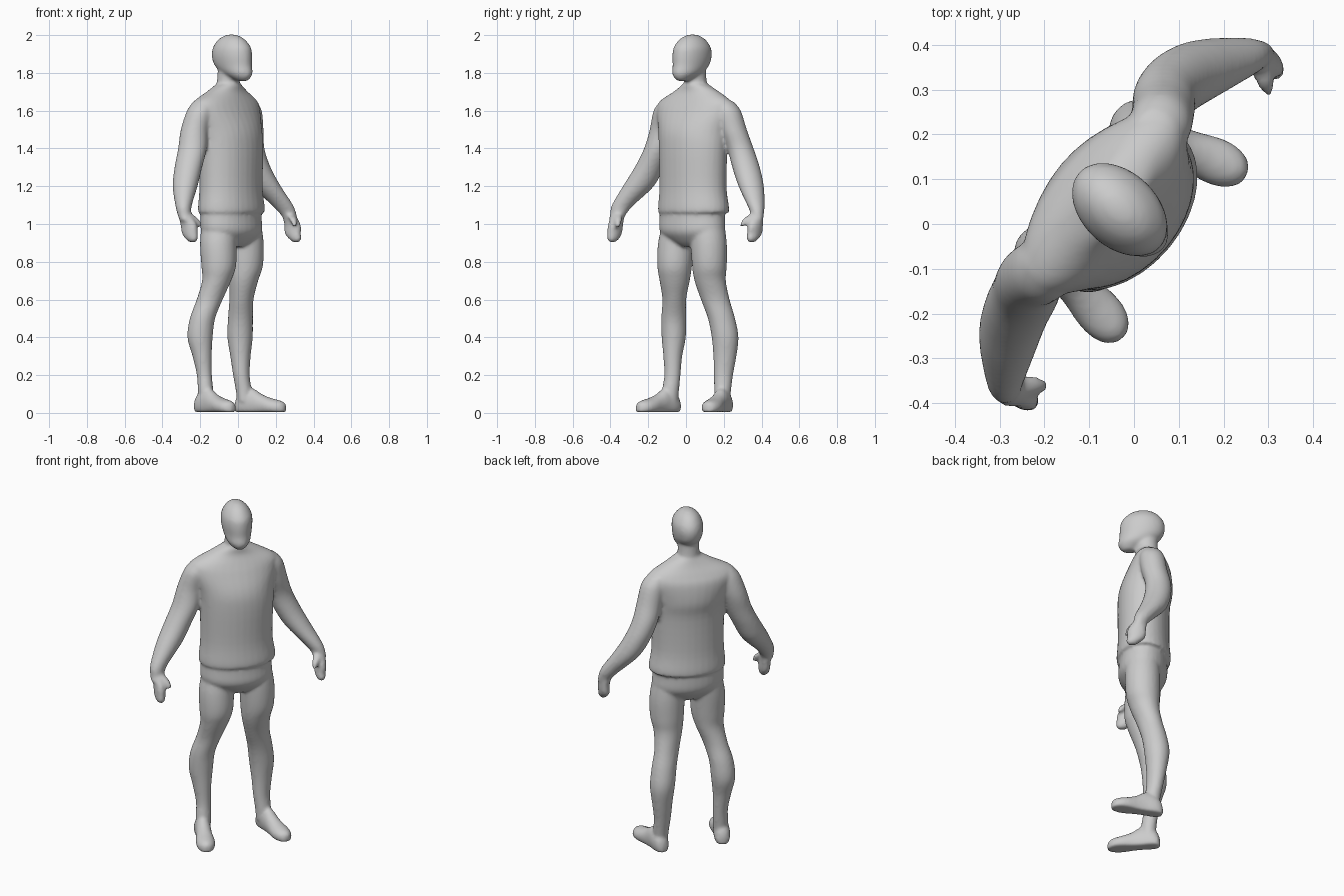
import bpy, bmesh, math
from mathutils import Vector

YAW = math.radians(50)   # the figure stands turned on the spot
bm = bmesh.new()


def spline(rows, steps=4):
    """Catmull-Rom interpolation of section rows."""
    rows = [Vector(r) for r in rows]
    out = []
    for i in range(len(rows) - 1):
        p0, p1 = rows[max(i - 1, 0)], rows[i]
        p2, p3 = rows[i + 1], rows[min(i + 2, len(rows) - 1)]
        for k in range(steps):
            t = k / steps
            out.append(0.5 * (2 * p1 + (p2 - p0) * t + (2 * p0 - 5 * p1 + 4 * p2 - p3) * t * t
                              + (3 * p1 - p0 - 3 * p2 + p3) * t ** 3))
    return out + [rows[-1]]


def skin(rings):
    """Closed skin over a list of point rings."""
    loops = [[bm.verts.new(p) for p in ring] for ring in rings]
    faces = [bm.faces.new(loops[0]), bm.faces.new(loops[-1])]
    n = len(loops[0])
    for a, b in zip(loops, loops[1:]):
        for i in range(n):
            j = (i + 1) % n
            faces.append(bm.faces.new((a[i], a[j], b[j], b[i])))
    bmesh.ops.recalc_face_normals(bm, faces=faces)


def loft(rows, yaw=0.0, n=32):
    """Horizontal ellipses: x, y, z, half width, half depth."""
    u = Vector((math.cos(yaw), math.sin(yaw), 0))
    v = Vector((-math.sin(yaw), math.cos(yaw), 0))
    angles = [2 * math.pi * i / n for i in range(n)]
    skin([[Vector((x, y, z)) + u * a * math.cos(t) + v * b * math.sin(t) for t in angles]
          for x, y, z, a, b in spline(rows)])


def foot(heel, toe, n=24):
    """Upright sections from heel to toe: distance, half width, height."""
    heel, toe = Vector((*heel, 0)), Vector((*toe, 0))
    d = (toe - heel).normalized()
    side = Vector((-d.y, d.x, 0))
    prof = [(-.05, .015, .05), (-.035, .036, .09), (0, .045, .12), (.05, .043, .13),
            (.1, .045, .10), (.15, .052, .08), (.19, .05, .07), (.222, .036, .06), (.238, .014, .045)]
    rings = []
    for s, w, h in spline(prof):
        ring = []
        for i in range(n):
            t = 2 * math.pi * i / n
            p = heel + d * s + side * w * math.cos(t)
            p.z = max(0.004, h * (0.42 + 0.58 * math.sin(t)))
            ring.append(p)
        rings.append(ring)
    skin(rings)


# torso with shirt hem
loft([(-.035, .04, 1.06, .211, .146), (-.035, .04, 1.09, .212, .147), (-.037, .037, 1.2, .2, .14),
      (-.037, .038, 1.4, .205, .143), (-.05, .042, 1.5, .215, .145), (-.066, .047, 1.6, .245, .122),
      (-.065, .05, 1.65, .232, .1), (-.057, .055, 1.7, .145, .075), (-.05, .05, 1.74, .07, .065)], YAW)

# pelvis
loft([(-.036, .035, 1.12, .19, .13), (-.037, .033, 1.03, .197, .133), (-.033, .033, .96, .195, .13),
      (-.03, .035, .91, .14, .095), (-.03, .035, .88, .06, .06)], YAW)

# neck
loft([(-.055, .055, 1.66, .075, .07), (-.052, .05, 1.75, .06, .06), (-.045, .045, 1.86, .056, .062)], YAW)

# head
loft([(.022, -.018, 1.757, .022, .03), (.012, -.01, 1.775, .045, .062), (-.004, .006, 1.8, .065, .093),
      (-.025, .026, 1.84, .077, .115), (-.032, .032, 1.89, .084, .123), (-.032, .033, 1.935, .08, .115),
      (-.034, .034, 1.975, .057, .083), (-.034, .034, 1.996, .03, .045), (-.034, .034, 2.003, .01, .015)],
     math.radians(47))

# right leg
loft([(-.1, -.03, 1.02, .09, .09), (-.105, -.052, .9, .096, .096), (-.102, -.06, .78, .092, .092),
      (-.113, -.06, .7, .077, .08), (-.15, -.062, .6, .069, .063), (-.188, -.065, .5, .067, .066),
      (-.201, -.065, .4, .067, .064), (-.19, -.07, .3, .051, .05), (-.178, -.072, .2, .04, .043),
      (-.172, -.082, .12, .041, .045), (-.17, -.085, .06, .038, .042)])
foot((-.185, -.077), (-.06, -.217))

# left leg
loft([(.03, .11, 1.02, .09, .09), (.04, .12, .9, .096, .096), (.04, .124, .78, .092, .092),
      (.03, .128, .7, .077, .083), (.018, .155, .6, .064, .076), (.013, .188, .5, .066, .072),
      (.011, .207, .4, .067, .071), (.013, .206, .3, .054, .061), (.018, .198, .2, .044, .051),
      (.03, .194, .12, .042, .045), (.035, .19, .06, .038, .042)])
foot((.032, .203), (.205, .13))

# right arm
loft([(-.185, -.085, 1.65, .05, .05), (-.2, -.1, 1.6, .07, .072), (-.23, -.12, 1.5, .073, .072),
      (-.241, -.15, 1.4, .076, .072), (-.263, -.195, 1.3, .073, .077), (-.28, -.252, 1.2, .066, .082),
      (-.288, -.335, 1.1, .044, .058), (-.284, -.36, 1.05, .036, .042), (-.275, -.37, 1.02, .034, .04)])
# left arm
loft([(.045, .2, 1.65, .05, .05), (.058, .22, 1.6, .068, .07), (.065, .25, 1.5, .07, .072),
      (.07, .288, 1.4, .07, .07), (.1, .318, 1.3, .073, .073), (.153, .345, 1.2, .074, .067),
      (.235, .37, 1.1, .057, .046), (.268, .378, 1.05, .042, .034), (.28, .375, 1.02, .036, .033)])

# hands
loft([(-.285, -.36, 1.06, .034, .034), (-.262, -.372, 1.0, .031, .05), (-.255, -.378, .95, .03, .048),
      (-.245, -.386, .92, .025, .036), (-.24, -.39, .903, .012, .018)], YAW)
loft([(.262, .376, 1.06, .032, .034), (.288, .368, 1.0, .031, .05), (.29, .363, .95, .03, .05),
      (.303, .352, .92, .025, .036), (.308, .347, .903, .012, .018)], YAW)

# thumbs
loft([(-.262, -.362, 1.05, .024, .024), (-.225, -.36, 1.02, .022, .02), (-.203, -.362, .985, .013, .013)])
loft([(.275, .36, 1.05, .024, .024), (.292, .322, 1.025, .02, .022), (.3, .298, .99, .013, .013)])

mesh = bpy.data.meshes.new("human_figure")
bm.to_mesh(mesh)
bm.free()
body = bpy.data.objects.new("human_figure", mesh)
bpy.context.collection.objects.link(body)

# blend all parts into one smooth skin
rem = body.modifiers.new("blend", 'REMESH')
rem.mode = 'VOXEL'
rem.voxel_size = 0.009
rem.use_smooth_shade = True
smo = body.modifiers.new("soften", 'SMOOTH')
smo.factor = 0.5
smo.iterations = 6
